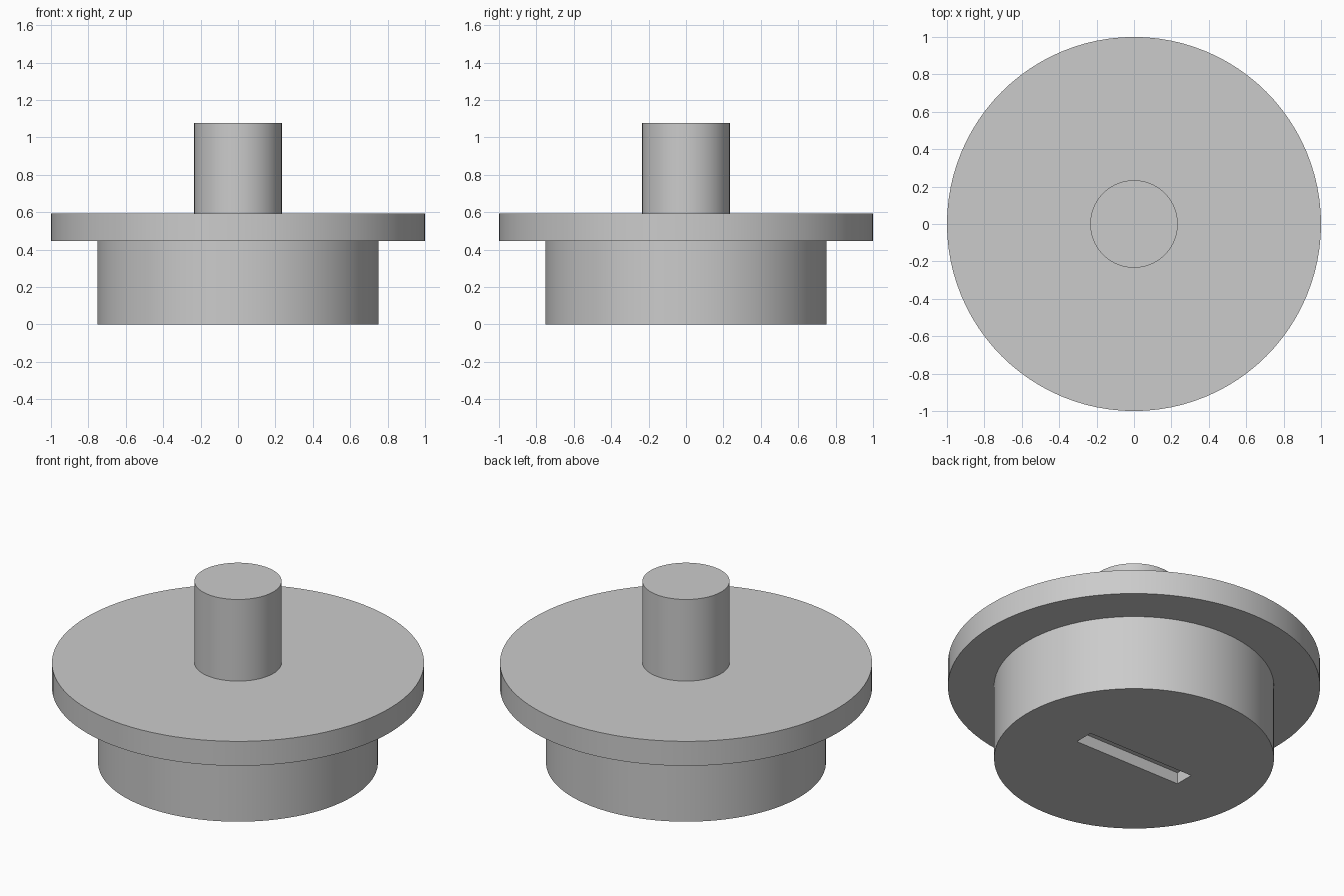
import bpy
import bmesh
import math

cube = bpy.data.objects.get("Cube")
if cube:
    bpy.data.objects.remove(cube, do_unlink=True)

SEGMENTS = 96
BASE_R, FLANGE_R, STEM_R = 0.752, 1.0, 0.234
BASE_TOP, FLANGE_TOP, STEM_TOP = 0.447, 0.592, 1.076
SLOT_LENGTH, SLOT_WIDTH, SLOT_DEPTH = 0.705, 0.115, 0.068

grey = bpy.data.materials.new("plain grey")
grey.use_nodes = True
colour = (0.6, 0.6, 0.6, 1.0)
grey.diffuse_color = colour
grey.node_tree.nodes["Principled BSDF"].inputs["Base Color"].default_value = colour


def lathe(name, profile):
    """Turn a closed (radius, height) outline about z; its ends become flat caps."""
    bm = bmesh.new()
    rings = []
    for radius, height in profile:
        ring = bmesh.ops.create_circle(bm, segments=SEGMENTS, radius=radius)["verts"]
        for v in ring:
            v.co.z = height
        rings.append(ring)
    for low, high in zip(rings, rings[1:]):
        for i in range(SEGMENTS):
            j = (i + 1) % SEGMENTS
            bm.faces.new((low[i], low[j], high[j], high[i]))
    bm.faces.new(rings[0])
    bm.faces.new(rings[-1])
    bmesh.ops.recalc_face_normals(bm, faces=bm.faces)
    mesh = bpy.data.meshes.new(name)
    bm.to_mesh(mesh)
    bm.free()
    mesh.materials.append(grey)
    obj = bpy.data.objects.new(name, mesh)
    bpy.context.collection.objects.link(obj)
    return obj


# Base, wide flange and stem as one turned solid
plug = lathe("flanged_plug", [
    (BASE_R, 0), (BASE_R, BASE_TOP),
    (FLANGE_R, BASE_TOP), (FLANGE_R, FLANGE_TOP),
    (STEM_R, FLANGE_TOP), (STEM_R, STEM_TOP),
])

# Shallow slot across the underside
bpy.ops.mesh.primitive_cube_add(size=1, location=(0, 0, 0))
cutter = bpy.context.object
cutter.name = "slot_cutter"
cutter.scale = (SLOT_LENGTH, SLOT_WIDTH, 2 * SLOT_DEPTH)
cutter.data.materials.append(grey)
cutter.hide_render = True
cutter.display_type = "WIRE"

slot = plug.modifiers.new("slot", "BOOLEAN")
slot.operation = "DIFFERENCE"
slot.solver = "EXACT"
slot.object = cutter

bpy.ops.object.select_all(action="DESELECT")
plug.select_set(True)
bpy.context.view_layer.objects.active = plug
bpy.ops.object.modifier_apply(modifier=slot.name)
bpy.data.objects.remove(cutter, do_unlink=True)

# Smooth round walls with crisp rims
bpy.ops.object.shade_smooth_by_angle(angle=math.radians(30))
